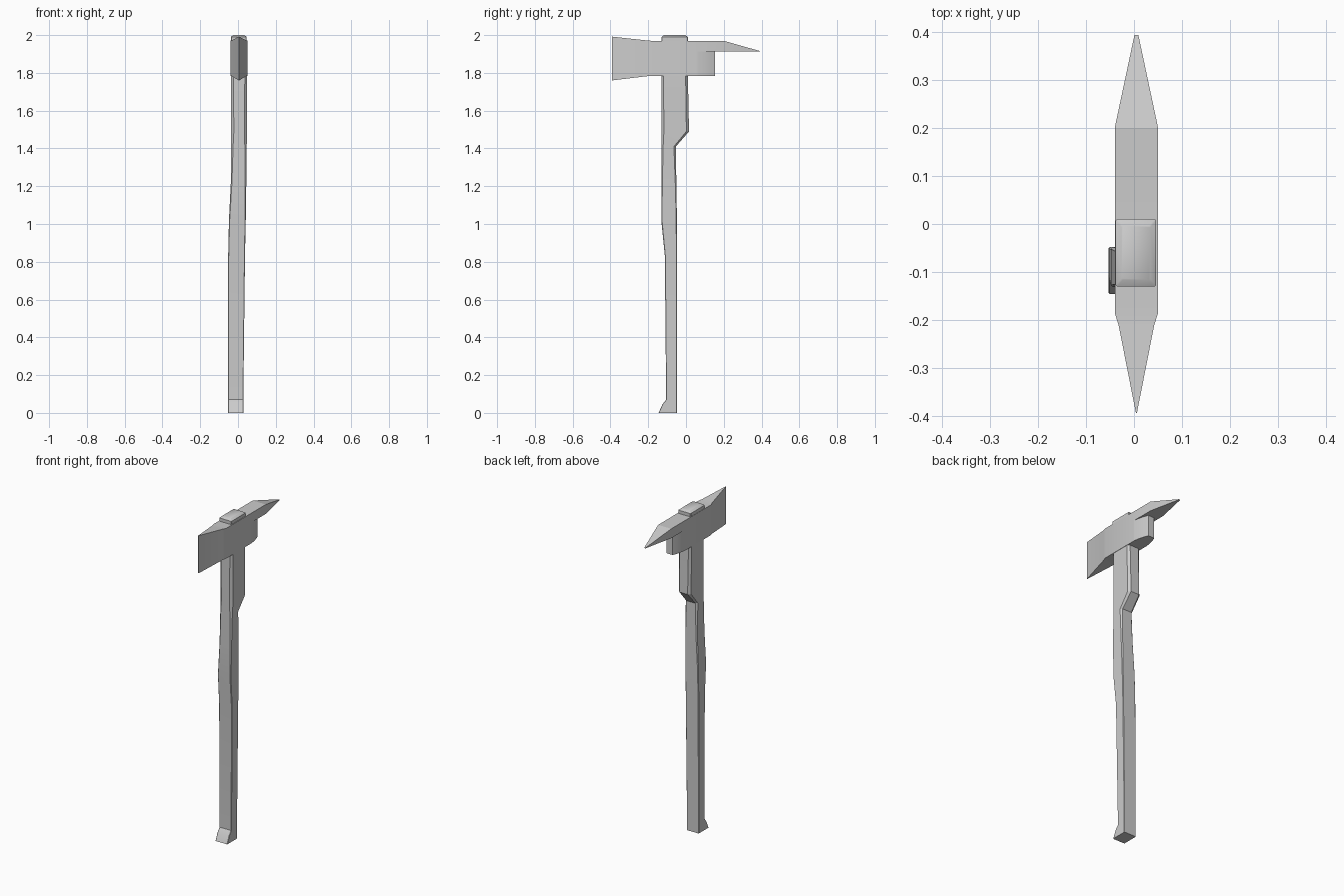
import bpy, bmesh, math

if "Cube" in bpy.data.objects:
    bpy.data.objects.remove(bpy.data.objects["Cube"])


def loft(name, rings, start_cap=True, end_cap=True, angle=30):
    """Skin a list of equal-length point rings into one object."""
    bm = bmesh.new()
    loops = [[bm.verts.new(p) for p in ring] for ring in rings]
    n = len(loops[0])
    for a, b in zip(loops, loops[1:]):
        for i in range(n):
            j = (i + 1) % n
            bm.faces.new((a[i], a[j], b[j], b[i]))
    if start_cap:
        bm.faces.new(loops[0])
    if end_cap:
        bm.faces.new(loops[-1])
    bmesh.ops.recalc_face_normals(bm, faces=bm.faces)
    mesh = bpy.data.meshes.new(name)
    bm.to_mesh(mesh)
    bm.free()
    ob = bpy.data.objects.new(name, mesh)
    bpy.context.collection.objects.link(ob)
    bpy.ops.object.select_all(action='DESELECT')
    ob.select_set(True)
    bpy.context.view_layer.objects.active = ob
    bpy.ops.object.shade_smooth_by_angle(angle=math.radians(angle))
    return ob


def chamfered(z, x0, x1, y0, y1, c):
    """Horizontal rectangle with cut corners."""
    return [(x0 + c, y0, z), (x1 - c, y0, z), (x1, y0 + c, z), (x1, y1 - c, z),
            (x1 - c, y1, z), (x0 + c, y1, z), (x0, y1 - c, z), (x0, y0 + c, z)]


def upright(y, w, z0, z1, cx=0.005):
    """Rectangle across the head, half-width w."""
    return [(cx - w, y, z0), (cx + w, y, z0), (cx + w, y, z1), (cx - w, y, z1)]


# Handle: flared foot, slim grip, thick shoulder, top poking through the head
handle = [
    (0.00, -0.053, 0.028, -0.145, -0.048, 0.002),
    (0.045, -0.053, 0.028, -0.125, -0.048, 0.002),
    (0.07, -0.053, 0.028, -0.105, -0.048, 0.002),
    (0.83, -0.052, 0.037, -0.112, -0.048, 0.003),
    (1.02, -0.048, 0.041, -0.131, -0.048, 0.004),
    (1.22, -0.038, 0.044, -0.131, -0.051, 0.006),
    (1.41, -0.036, 0.046, -0.131, -0.054, 0.010),
    (1.49, -0.036, 0.048, -0.131, 0.016, 0.014),
    (1.78, -0.036, 0.048, -0.131, 0.010, 0.012),
    (1.97, -0.038, 0.046, -0.130, 0.010, 0.003),
    (1.99, -0.038, 0.046, -0.130, 0.010, 0.003),
    (2.00, -0.026, 0.034, -0.116, -0.004, 0.003),
]
loft("handle", [chamfered(*r) for r in handle])

# Axe blade and eye block
loft("axe_blade", [upright(*r) for r in [
    (-0.393, 0.001, 1.76, 1.992),
    (-0.21, 0.037, 1.782, 1.972),
    (-0.185, 0.045, 1.784, 1.97),
    (0.06, 0.045, 1.784, 1.97)]], end_cap=False, angle=20)

# Pick spike on the back
loft("pick_spike", [upright(*r) for r in [
    (0.06, 0.045, 1.912, 1.97),
    (0.20, 0.045, 1.912, 1.97),
    (0.393, 0.004, 1.912, 1.915)]], start_cap=False, angle=15)

# Rounded poll under the spike
loft("poll", [upright(*r) for r in [
    (0.06, 0.045, 1.784, 1.912),
    (0.09, 0.041, 1.784, 1.912),
    (0.125, 0.032, 1.784, 1.912),
    (0.153, 0.021, 1.784, 1.912)]], start_cap=False)
